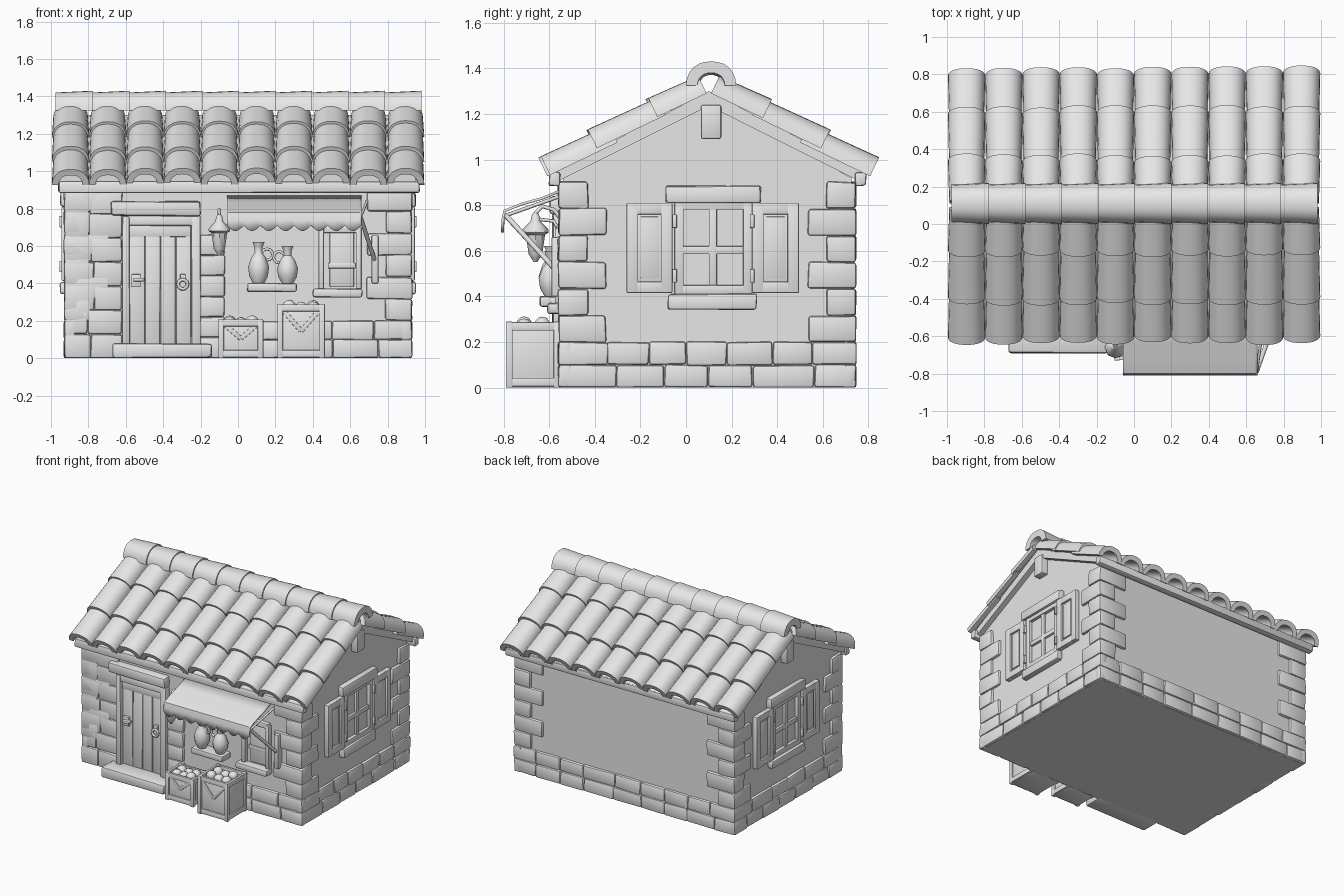
import bpy, bmesh, math, random
from mathutils import Vector

random.seed(4)
if "Cube" in bpy.data.objects:
    bpy.data.objects.remove(bpy.data.objects["Cube"], do_unlink=True)

clay = bpy.data.materials.new("light_grey")
clay.use_nodes = True
clay.diffuse_color = (0.8, 0.8, 0.8, 1)
clay.node_tree.nodes["Principled BSDF"].inputs["Base Color"].default_value = (0.8, 0.8, 0.8, 1)


def finish(name, bm):
    bmesh.ops.recalc_face_normals(bm, faces=bm.faces)
    me = bpy.data.meshes.new(name)
    bm.to_mesh(me)
    bm.free()
    me.materials.append(clay)
    ob = bpy.data.objects.new(name, me)
    bpy.context.collection.objects.link(ob)
    return ob


def blocks(name, boxes, bevel=0.008, jitter=0.0):
    """One object of bevelled boxes, each (x0, x1, y0, y1, z0, z1)."""
    bm = bmesh.new()
    for x0, x1, y0, y1, z0, z1 in boxes:
        vs = bmesh.ops.create_cube(bm, size=1)["verts"]
        for v in vs:
            v.co = Vector(((x0 + x1) / 2 + v.co.x * (x1 - x0),
                           (y0 + y1) / 2 + v.co.y * (y1 - y0),
                           (z0 + z1) / 2 + v.co.z * (z1 - z0)))
            v.co += Vector([random.uniform(-jitter, jitter) for _ in range(3)])
            v.co.z = max(v.co.z, 0)
    bmesh.ops.bevel(bm, geom=bm.edges[:], offset=bevel, segments=2, affect='EDGES', profile=0.5)
    return finish(name, bm)


def prism(name, profile, x0, x1):
    """Extrude a (y, z) outline along x."""
    bm = bmesh.new()
    face = bm.faces.new([bm.verts.new((x0, y, z)) for y, z in profile])
    out = bmesh.ops.extrude_face_region(bm, geom=[face])["geom"]
    bmesh.ops.translate(bm, verts=[g for g in out if isinstance(g, bmesh.types.BMVert)], vec=(x1 - x0, 0, 0))
    return finish(name, bm)


def arch(bm, p0, p1, side, up, w0, w1, rise, thick, n=12):
    """Hollow arched tile running from p0 to p1."""
    rings = []
    for p, w in ((p0, w0), (p1, w1)):
        for t in (0, thick):
            ring = []
            for i in range(n + 1):
                u = -math.cos(math.pi * i / n)
                h = math.sqrt(max(0, 1 - abs(u) ** 2.4))
                ring.append(bm.verts.new(p + side * u * (w / 2 - t) + up * h * (rise * w / w0 - t)))
            rings.append(ring)
    for a, b in ((0, 2), (1, 3), (0, 1), (2, 3)):
        for i in range(n):
            bm.faces.new((rings[a][i], rings[a][i + 1], rings[b][i + 1], rings[b][i]))
    for i in (0, n):
        bm.faces.new((rings[0][i], rings[1][i], rings[3][i], rings[2][i]))


def lathe(name, loc, profile, sides=12):
    """Turned shape from (radius, height) points."""
    bm = bmesh.new()
    rings = [[bm.verts.new((loc[0] + r * math.cos(2 * math.pi * k / sides),
                            loc[1] + r * math.sin(2 * math.pi * k / sides), loc[2] + z))
              for k in range(sides)] for r, z in profile]
    for a, b in zip(rings, rings[1:]):
        for k in range(sides):
            bm.faces.new((a[k], a[k - 1], b[k - 1], b[k]))
    bm.faces.new(rings[0])
    bm.faces.new(rings[-1])
    return finish(name, bm)


def rod(name, pts, r, cyclic=False):
    cu = bpy.data.curves.new(name, 'CURVE')
    cu.dimensions = '3D'
    cu.bevel_depth, cu.bevel_resolution, cu.use_fill_caps = r, 2, True
    sp = cu.splines.new('POLY')
    sp.points.add(len(pts) - 1)
    for q, p in zip(sp.points, pts):
        q.co = (*p, 1)
    sp.use_cyclic_u = cyclic
    cu.materials.append(clay)
    bpy.context.collection.objects.link(bpy.data.objects.new(name, cu))


def ring(name, c, r, thick):
    rod(name, [(c[0] + r * math.cos(a * math.pi / 6), c[1], c[2] + r * math.sin(a * math.pi / 6))
               for a in range(12)], thick, True)


def masonry(a0, a1, z0, z1, rows, length, place):
    """Fill a wall rectangle with courses of stones of uneven length."""
    out, h = [], (z1 - z0) / rows
    for r in range(rows):
        count = max(1, round((a1 - a0) / length + random.uniform(-0.4, 0.4)))
        cuts = [a0] + [a0 + (a1 - a0) * (i + random.uniform(-0.2, 0.2)) / count
                       for i in range(1, count)] + [a1]
        out += [place(a, b, z0 + r * h, z0 + (r + 1) * h) for a, b in zip(cuts, cuts[1:])]
    return out


# Plastered walls with gables
MID = 0.1
prism("walls", [(-0.54, 0), (0.725, 0), (0.725, 0.92), (MID, 1.26), (-0.54, 0.92)], -0.91, 0.91)

# Stonework: plinth, corner stones and front wall facing
front = lambda a, b, c, d: (a, b, -0.56, -0.5, c, d)
back = lambda a, b, c, d: (a, b, 0.69, 0.745, c, d)
right = lambda a, b, c, d: (0.87, 0.93, a, b, c, d)
left = lambda a, b, c, d: (-0.93, -0.87, a, b, c, d)
stones = masonry(-0.93, 0.93, 0, 0.2, 2, 0.2, back)
for place in (left, right):
    stones += masonry(-0.56, 0.745, 0, 0.2, 2, 0.2, place)
stones += masonry(-0.93, -0.62, 0, 0.9, 7, 0.16, front)
stones += masonry(-0.21, -0.07, 0, 0.66, 6, 0.14, front)
stones += masonry(-0.07, 0.93, 0, 0.2, 2, 0.2, front)
for k in range(6):
    z0, z1 = 0.2 + k * 0.117, 0.2 + (k + 1) * 0.117
    a, b = (0.24, 0.13) if k % 2 else (0.14, 0.21)
    for x0, x1 in ((-0.93, -0.93 + a), (0.93 - a, 0.93)):
        stones.append((x0, x1, 0.745 - b, 0.745, z0, z1))
    for x0, x1 in ((-0.93, -0.93 + a), (0.93 - a, 0.93)):
        stones.append((x0, x1, -0.56, -0.56 + b, z0, z1))
blocks("stonework", stones, 0.012, 0.004)

# Roof deck, eaves boards and gable beams
prism("roof_deck", [(-0.58, 0.895), (MID, 1.235), (0.78, 0.895),
                    (0.78, 0.945), (MID, 1.3), (-0.58, 0.945)], -0.95, 0.95)
blocks("eaves_boards", [(-0.96, 0.97, -0.6, -0.55, 0.885, 0.945),
                        (-0.96, 0.97, 0.74, 0.79, 0.885, 0.945)], 0.01, 0.003)
blocks("ridge_beam_ends", [(0.85, 0.96, 0.065, 0.155, 1.09, 1.24),
                           (-0.96, -0.85, 0.065, 0.155, 1.09, 1.24)], 0.01)

# Roof tiles, three rows on each slope
rows = [((-0.60, 0.93), (-0.30, 1.075)), ((-0.39, 1.05), (-0.09, 1.195)), ((-0.13, 1.185), (0.09, 1.29))]
bm = bmesh.new()
for sign in (1, -1):
    for (ya, za), (yb, zb) in rows:
        for i in range(10):
            x, d = -0.895 + 0.199 * i, random.uniform(-0.008, 0.008)
            p0 = Vector((x, MID + sign * (ya - MID + d), za + d * 0.5))
            p1 = Vector((x, MID + sign * (yb - MID), zb))
            up = Vector((1, 0, 0)).cross(p1 - p0).normalized() * sign
            arch(bm, p0, p1, Vector((1, 0, 0)), up, 0.2, 0.185, 0.092, 0.035)
finish("roof_tiles", bm)

# Ridge caps
bm = bmesh.new()
for i in range(10):
    x = -0.975 + 0.195 * i
    arch(bm, Vector((x + 0.2, 0.11, 1.325)), Vector((x, 0.11, 1.325)), Vector((0, 1, 0)),
         Vector((0, 0, 1)), 0.22, 0.2, 0.105, 0.05)
finish("ridge_caps", bm)

# Gable windows with shutters on both ends
for side, sx in (("right", 1), ("left", -1)):
    def plate(depth, y0, y1, z0, z1):
        lo, hi = sorted((sx * 0.89, sx * depth))
        return (lo, hi, y0, y1, z0, z1)

    bars = [plate(0.935, y, y + 0.04, 0.41, 0.82) for y in (-0.05, 0.25)]
    bars += [plate(0.934, -0.04, 0.28, z, z + 0.04) for z in (0.41, 0.78)]
    bars += [plate(0.928, 0.1, 0.135, 0.42, 0.8), plate(0.927, -0.03, 0.27, 0.585, 0.62)]
    blocks(side + "_window_frame", bars, 0.005)
    blocks(side + "_window_ledges", [plate(0.95, -0.09, 0.33, 0.81, 0.885),
                                     plate(0.95, -0.08, 0.31, 0.345, 0.41)], 0.012, 0.004)
    leaf = []
    for y0, y1 in ((-0.26, -0.06), (0.29, 0.495)):
        leaf += [plate(0.93, y0 + 0.01, y1 - 0.01, 0.43, 0.8),
                 plate(0.937, y0 + 0.06, y1 - 0.06, 0.48, 0.75)]
        leaf += [plate(0.945, a, a + 0.05, 0.415, 0.81) for a in (y0, y1 - 0.05)]
        leaf += [plate(0.944, y0 + 0.04, y1 - 0.04, z, z + 0.05) for z in (0.415, 0.76)]
    blocks(side + "_shutters", leaf, 0.004)
    blocks(side + "_hinges", [plate(0.955, y, y + 0.02, z, z + 0.06)
                              for y in (-0.06, 0.28) for z in (0.46, 0.7)], 0.004)

# Front door, frame and step
blocks("door_frame", [(-0.62, -0.58, -0.585, -0.5, 0.07, 0.76), (-0.25, -0.2, -0.585, -0.5, 0.07, 0.76),
                      (-0.59, -0.23, -0.58, -0.5, 0.71, 0.76)], 0.008, 0.003)
blocks("door_lintel", [(-0.68, -0.2, -0.6, -0.5, 0.76, 0.84)], 0.015, 0.004)
blocks("door_planks", [(-0.58 + i * 0.083, -0.499 + i * 0.083, -0.555, -0.5, 0.075, 0.66)
                       for i in range(4)] + [(-0.58, -0.25, -0.56, -0.5, 0.65, 0.71)], 0.006, 0.002)
blocks("door_step", [(-0.67, -0.14, -0.69, -0.52, 0, 0.08)], 0.015, 0.004)
blocks("door_latch", [(-0.57, -0.52, -0.575, -0.54, 0.38, 0.45), (-0.56, -0.5, -0.6, -0.56, 0.41, 0.43)], 0.005)
ring("door_knocker", (-0.295, -0.575, 0.395), 0.025, 0.009)
blocks("knocker_plate", [(-0.31, -0.28, -0.575, -0.54, 0.41, 0.45)], 0.006)

# Lantern on a bracket
lathe("lantern", (-0.1, -0.66, 0.55), [(0.008, 0), (0.02, 0.02), (0.03, 0.035), (0.042, 0.12), (0.058, 0.13),
                                      (0.056, 0.145), (0.022, 0.18), (0.015, 0.21), (0.005, 0.22)], 8)
rod("lantern_bracket", [(-0.1, -0.54, 0.73), (-0.1, -0.58, 0.78), (-0.1, -0.63, 0.795), (-0.1, -0.66, 0.765)], 0.009)
rod("lantern_brace", [(-0.1, -0.54, 0.66), (-0.1, -0.58, 0.73), (-0.1, -0.66, 0.74)], 0.008)

# Awning with a scalloped valance
bm = bmesh.new()
cols, strips = 56, []
for i in range(cols + 1):
    u = i / cols
    x, wave = -0.06 + 0.72 * u, abs(math.sin(u * 8 * math.pi))
    path = [(-0.545, 0.865), (-0.63, 0.83), (-0.72, 0.805), (-0.795, 0.775), (-0.802, 0.74), (-0.804, 0.71 - 0.03 * wave)]
    strips.append([bm.verts.new((x, y, z)) for y, z in path])
for a, b in zip(strips, strips[1:]):
    for k in range(5):
        bm.faces.new((a[k], a[k + 1], b[k + 1], b[k]))
awning = finish("awning", bm)
mod = awning.modifiers.new("cloth_thickness", 'SOLIDIFY')
mod.thickness, mod.offset = 0.012, 0
rod("awning_arm", [(0.655, -0.79, 0.755), (0.735, -0.565, 0.51)], 0.012)
rod("awning_rail", [(0.655, -0.79, 0.755), (0.69, -0.55, 0.84)], 0.008)
blocks("awning_wall_bracket", [(0.715, 0.75, -0.59, -0.53, 0.4, 0.66)], 0.006)

# Jugs on a shelf
blocks("jug_shelf", [(0.05, 0.315, -0.64, -0.52, 0.355, 0.4)], 0.01, 0.003)
for name, x, tall in (("left_jug", 0.11, 0.22), ("right_jug", 0.265, 0.2)):
    jug = [(0.03, 0), (0.05, 0.18), (0.056, 0.4), (0.04, 0.62), (0.02, 0.75), (0.022, 0.88), (0.032, 1)]
    lathe(name, (x, -0.59, 0.4), [(r, h * tall) for r, h in jug])
    ring(name + "_handle", (x + (0.045 if x < 0.2 else -0.045), -0.59, 0.4 + tall * 0.7), 0.03, 0.008)

# Small shop window
blocks("shop_window_frame", [(0.43, 0.46, -0.575, -0.5, 0.37, 0.7), (0.63, 0.66, -0.575, -0.5, 0.37, 0.7),
                             (0.44, 0.65, -0.57, -0.5, 0.67, 0.71), (0.49, 0.62, -0.555, -0.5, 0.38, 0.68),
                             (0.48, 0.63, -0.562, -0.5, 0.48, 0.51)], 0.006)
blocks("shop_window_sill", [(0.4, 0.665, -0.61, -0.5, 0.325, 0.37)], 0.012, 0.003)


# Crates of goods
def crate(name, x0, x1, y0, y1, h):
    w, t = 0.03, 0.012
    parts = [(x0 + t, x1 - t, y0 + t, y1, 0, h - 0.025)]
    parts += [(a, a + w, b, b + w, 0, h) for a in (x0, x1 - w) for b in (y0, y1 - w)]
    for z in (0.005, h - 0.04):
        parts += [(x0, x1, b, b + 0.02, z, z + 0.038) for b in (y0 + 0.002, y1 - 0.022)]
        parts += [(a, a + 0.02, y0, y1, z, z + 0.038) for a in (x0 + 0.002, x1 - 0.022)]
    blocks(name, parts, 0.005)
    for sign in (-1, 1):
        slat = blocks(name + "_brace", [(-0.012, 0.012, -0.006, 0.006, -h * 0.5, h * 0.5)], 0.003)
        slat.location = ((x0 + x1) / 2, y0 + 0.012, h / 2)
        slat.rotation_euler.y = sign * math.atan2(x1 - x0 - w, h - w)
        slat.scale.z = math.hypot(x1 - x0 - w, h - w) / h
    bm = bmesh.new()
    for i in range(3):
        for j in range(2):
            ball = bmesh.ops.create_icosphere(bm, subdivisions=2, radius=0.036)["verts"]
            bmesh.ops.translate(bm, verts=ball, vec=(x0 + (x1 - x0) * (i + 1) / 4,
                                y0 + (y1 - y0) * (j + 1) / 3, h - 0.02 + random.uniform(-0.008, 0.008)))
    finish(name + "_goods", bm)


crate("small_crate", -0.105, 0.135, -0.73, -0.55, 0.21)
crate("large_crate", 0.21, 0.465, -0.79, -0.55, 0.29)

# Smooth rounded surfaces, keep hard edges
bpy.ops.object.select_all(action='DESELECT')
for ob in bpy.context.collection.objects:
    if ob.type == 'MESH' and clay.name in ob.data.materials:
        ob.select_set(True)
        bpy.context.view_layer.objects.active = ob
bpy.ops.object.shade_smooth_by_angle(angle=math.radians(40))
